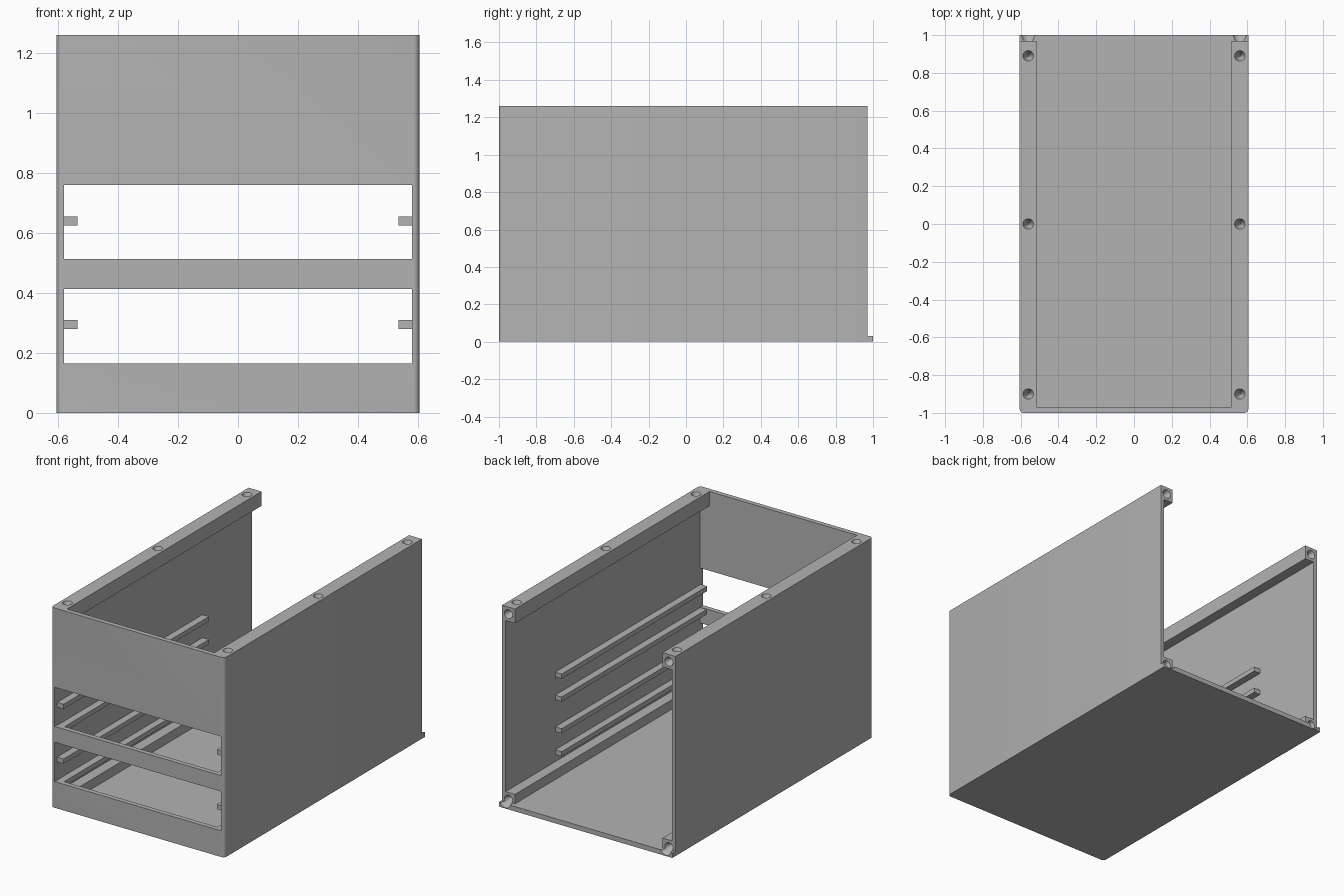
import bpy
import bmesh
from math import pi
from mathutils import Matrix, Vector

old = bpy.data.objects.get("Cube")
if old:
    bpy.data.objects.remove(old, do_unlink=True)

grey = bpy.data.materials.new("plain grey")
grey.use_nodes = True
grey.diffuse_color = (0.45, 0.45, 0.45, 1)
grey.node_tree.nodes["Principled BSDF"].inputs["Base Color"].default_value = grey.diffuse_color

W, H, WALL = 0.605, 1.26, 0.03      # half width, height, panel thickness
INNER, BAR = 0.58, 0.09             # inner wall face, corner bar size
BACK = 1 - WALL                     # rear edge of the side walls


def finish(bm, name):
    bmesh.ops.recalc_face_normals(bm, faces=bm.faces)
    mesh = bpy.data.meshes.new(name)
    bm.to_mesh(mesh)
    bm.free()
    mesh.materials.append(grey)
    obj = bpy.data.objects.new(name, mesh)
    bpy.context.collection.objects.link(obj)
    return obj


def add_box(bm, lo, hi):
    lo, hi = Vector(lo), Vector(hi)
    mat = Matrix.Translation((lo + hi) / 2) @ Matrix.Diagonal((*(hi - lo), 1))
    bmesh.ops.create_cube(bm, size=1, matrix=mat)


def cut(target, bm, name):
    cutter = finish(bm, name)
    cutter.hide_render = True
    mod = target.modifiers.new(name, "BOOLEAN")
    mod.operation, mod.solver, mod.object = "DIFFERENCE", "EXACT", cutter
    bpy.context.view_layer.objects.active = target
    bpy.ops.object.modifier_apply(modifier=name)
    bpy.data.objects.remove(cutter, do_unlink=True)


# Outer block with rounded front uprights
bm = bmesh.new()
add_box(bm, (-W, -1, 0), (W, 1, H))
uprights = [e for e in bm.edges if all(v.co.y < 0 for v in e.verts)
            and abs(e.verts[0].co.x - e.verts[1].co.x) < 0.01]
bmesh.ops.bevel(bm, geom=uprights, offset=0.02, segments=4, profile=0.5, affect="EDGES")
case = finish(bm, "case_shell")

# Cavity: narrower at top and bottom so that four corner bars remain
bm = bmesh.new()
side = [(W - BAR, WALL), (W - BAR, BAR), (INNER, BAR),
        (INNER, H - BAR), (W - BAR, H - BAR), (W - BAR, H + 0.1)]
outline = side + [(-x, z) for x, z in reversed(side)]
face = bm.faces.new([bm.verts.new((x, -BACK, z)) for x, z in outline])
ext = bmesh.ops.extrude_face_region(bm, geom=[face])
bmesh.ops.translate(bm, vec=(0, 2.2, 0),
                    verts=[v for v in ext["geom"] if isinstance(v, bmesh.types.BMVert)])
cut(case, bm, "cavity_cutter")

# Rear step leaves the floor lip behind the walls
bm = bmesh.new()
add_box(bm, (-1, BACK, WALL), (1, 1.1, H + 0.1))
cut(case, bm, "rear_cutter")

# Two front bays
bm = bmesh.new()
for low, high in ((0.165, 0.413), (0.513, 0.76)):
    add_box(bm, (-INNER, -1.1, low), (INNER, -0.95, high))
cut(case, bm, "bay_cutter")

# Conical screw holes in the top of the bars and in their rear ends
bm = bmesh.new()


def add_hole(pos, rot):
    bmesh.ops.create_cone(bm, cap_ends=True, segments=24, radius1=0.004, radius2=0.052,
                          depth=0.12, matrix=Matrix.Translation(pos) @ rot)


for x in (-W + BAR / 2, W - BAR / 2):
    for y in (-0.9, 0, 0.89):
        add_hole((x, y, H), Matrix())
    for z in (BAR / 2, H - BAR / 2):
        add_hole((x, BACK, z), Matrix.Rotation(-pi / 2, 4, "X"))
cut(case, bm, "screw_hole_cutter")

# Slide rails on both side walls
for label, sign in (("left", 1), ("right", -1)):
    for i, z in enumerate((0.15, 0.295, 0.495, 0.64)):
        bm = bmesh.new()
        x0, x1 = sorted((sign * 0.535, sign * (INNER + 0.005)))
        add_box(bm, (x0, -0.975, z - 0.015), (x1, 0.475, z + 0.015))
        finish(bm, f"{label}_slide_rail_{i + 1}")

# Smooth the rounded parts only
bpy.ops.object.select_all(action="DESELECT")
case.select_set(True)
bpy.context.view_layer.objects.active = case
bpy.ops.object.shade_smooth_by_angle(angle=0.6)
